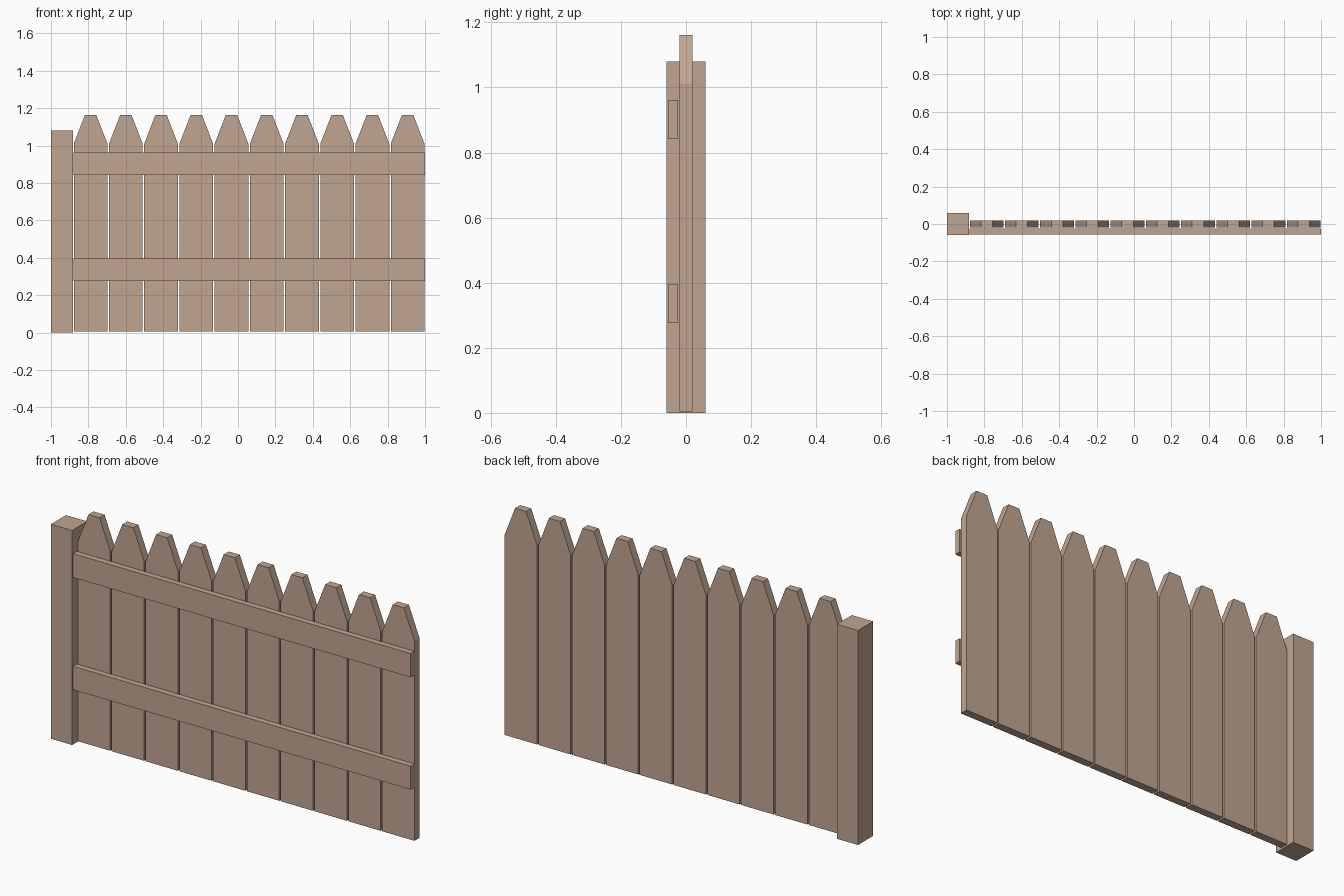
import bpy
import bmesh

cube = bpy.data.objects.get("Cube")
if cube:
    bpy.data.objects.remove(cube, do_unlink=True)

# One bare wood colour
wood = bpy.data.materials.new("bare wood")
wood.use_nodes = True
colour = (0.53, 0.38, 0.285, 1)
wood.diffuse_color = colour
wood.node_tree.nodes["Principled BSDF"].inputs["Base Color"].default_value = colour


def board(name, outline, y0, y1, x=0):
    """Extrude an x-z outline from y0 back to y1."""
    bm = bmesh.new()
    face = bm.faces.new([bm.verts.new((px, y0, pz)) for px, pz in outline])
    new = bmesh.ops.extrude_face_region(bm, geom=[face])["geom"]
    back = [v for v in new if isinstance(v, bmesh.types.BMVert)]
    bmesh.ops.translate(bm, verts=back, vec=(0, y1 - y0, 0))
    bmesh.ops.recalc_face_normals(bm, faces=bm.faces)
    mesh = bpy.data.meshes.new(name)
    bm.to_mesh(mesh)
    bm.free()
    mesh.materials.append(wood)
    obj = bpy.data.objects.new(name, mesh)
    obj.location.x = x
    bpy.context.collection.objects.link(obj)
    return obj


def rectangle(x0, x1, z0, z1):
    return [(x0, z0), (x1, z0), (x1, z1), (x0, z1)]


# Square end post
board("post", rectangle(-1, -0.882, 0, 1.08), -0.06, 0.06)

# Pickets with clipped points
half, tip = 0.09, 0.031
bottom, shoulder, top = 0.005, 1.01, 1.162
picket = [(-half, bottom), (half, bottom), (half, shoulder),
          (tip, top), (-tip, top), (-half, shoulder)]
first, last, count = -0.788, 0.907, 10
for i in range(count):
    x = first + (last - first) * i / (count - 1)
    board(f"picket_{i + 1}", picket, -0.02, 0.02, x)

# Two front rails
for name, z0, z1 in (("lower_rail", 0.277, 0.395), ("upper_rail", 0.842, 0.962)):
    board(name, rectangle(-0.88, 1, z0, z1), -0.055, -0.025)
